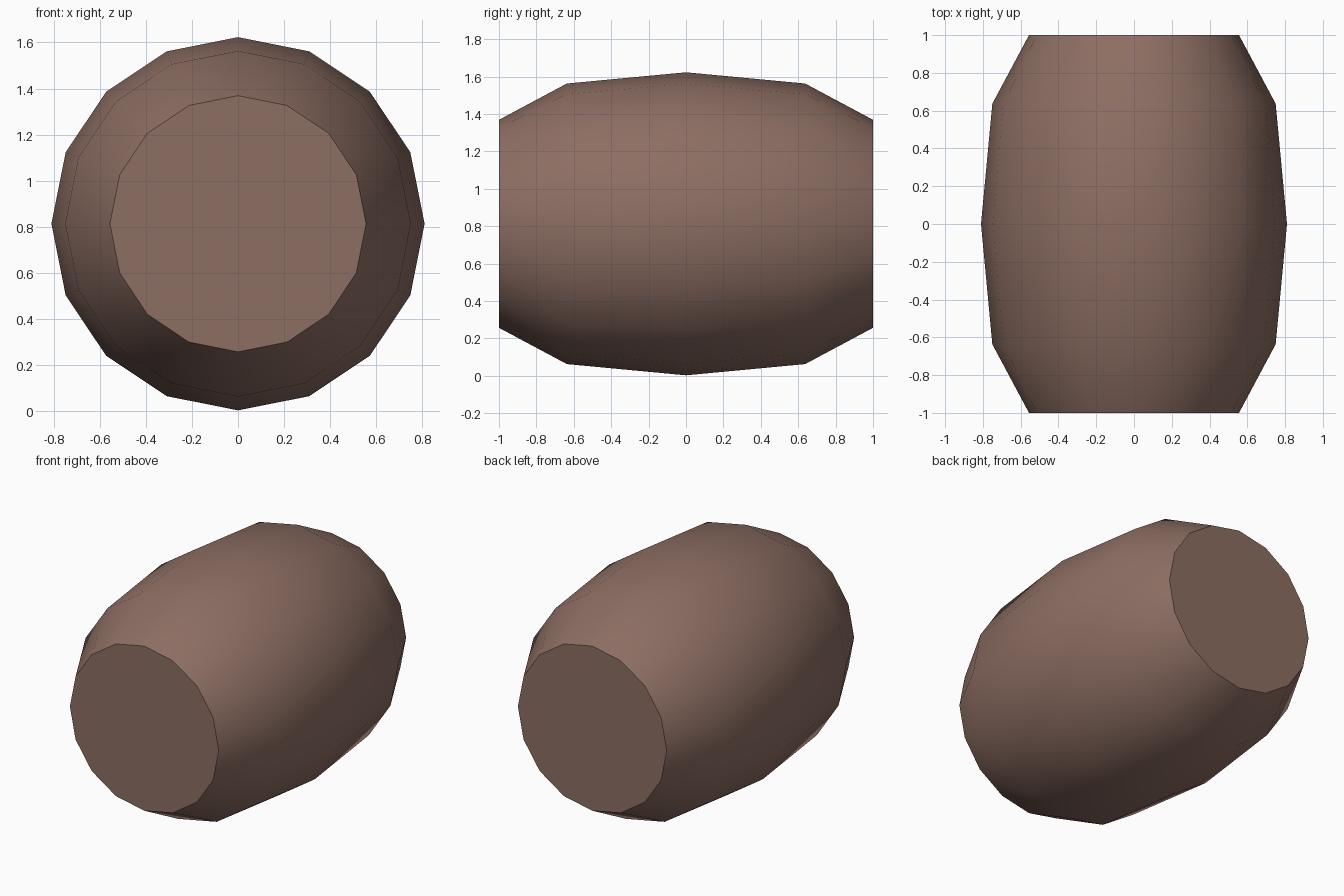
import bpy, bmesh, math

if "Cube" in bpy.data.objects:
    bpy.data.objects.remove(bpy.data.objects["Cube"])

SIDES = 16
CENTRE_Z = 0.813
# (y, radius) rings of the barrel profile
RINGS = [(-1.0, 0.556), (-0.637, 0.75), (0.0, 0.81), (0.637, 0.75), (1.0, 0.556)]

wood = bpy.data.materials.new("brown wood")
wood.diffuse_color = (0.266, 0.156, 0.125, 1)
wood.use_nodes = True
wood.node_tree.nodes["Principled BSDF"].inputs["Base Color"].default_value = wood.diffuse_color

bm = bmesh.new()
loops = []
for y, r in RINGS:
    angles = [2 * math.pi * i / SIDES for i in range(SIDES)]
    loops.append([bm.verts.new((r * math.sin(a), y, CENTRE_Z + r * math.cos(a))) for a in angles])

# curved barrel wall, smooth
for a, b in zip(loops, loops[1:]):
    for i in range(SIDES):
        j = (i + 1) % SIDES
        bm.faces.new((a[i], a[j], b[j], b[i])).smooth = True

# flat end caps with sharp rims
for loop in (loops[0], loops[-1]):
    cap = bm.faces.new(loop)
    for e in cap.edges:
        e.smooth = False

bmesh.ops.recalc_face_normals(bm, faces=bm.faces)
mesh = bpy.data.meshes.new("barrel")
bm.to_mesh(mesh)
bm.free()
mesh.materials.append(wood)
bpy.context.collection.objects.link(bpy.data.objects.new("barrel", mesh))
